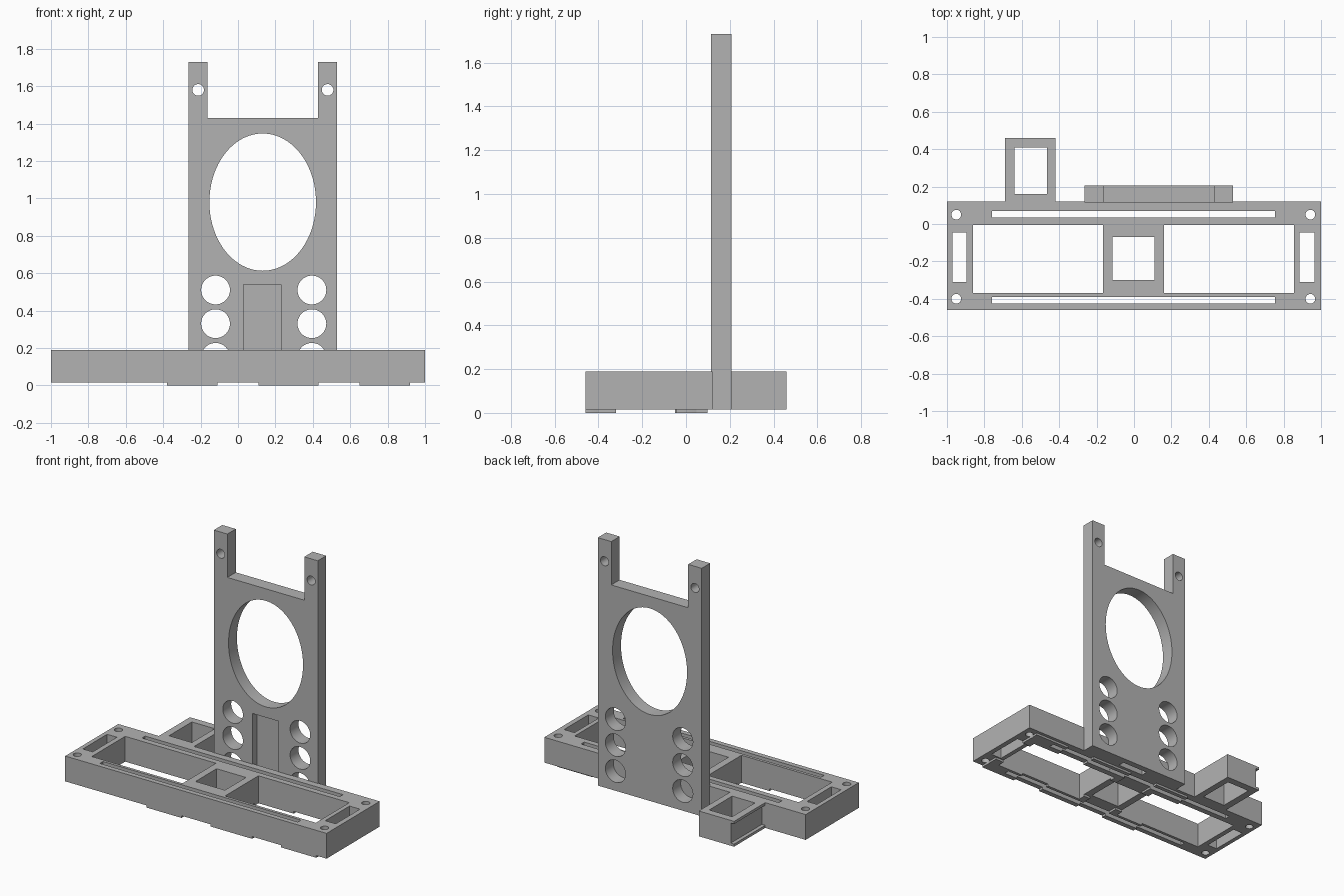
import bpy
import bmesh
from math import radians
from mathutils import Matrix, Vector

cube = bpy.data.objects.get("Cube")
if cube:
    bpy.data.objects.remove(cube)

grey = bpy.data.materials.new("plain grey")
grey.use_nodes = True
colour = (0.45, 0.45, 0.45, 1)
grey.diffuse_color = colour
grey.node_tree.nodes["Principled BSDF"].inputs["Base Color"].default_value = colour

BOTTOM, TOP = 0.015, 0.19
BACK = 0.12


def add_box(bm, x0, x1, y0, y1, z0, z1):
    size = Vector((x1 - x0, y1 - y0, z1 - z0))
    mid = Vector((x0 + x1, y0 + y1, z0 + z1)) / 2
    bmesh.ops.create_cube(bm, size=1, matrix=Matrix.Translation(mid) @ Matrix.Diagonal(size).to_4x4())


def add_round(bm, centre, rx, ry, depth, upright=False, sides=48):
    turn = Matrix.Rotation(radians(90), 4, 'X') if upright else Matrix()
    matrix = Matrix.Translation(centre) @ turn @ Matrix.Diagonal((rx, ry, 1, 1))
    bmesh.ops.create_cone(bm, cap_ends=True, segments=sides, radius1=1, radius2=1,
                          depth=depth, matrix=matrix)


def finish(name, bm):
    mesh = bpy.data.meshes.new(name)
    bm.to_mesh(mesh)
    bm.free()
    mesh.materials.append(grey)
    obj = bpy.data.objects.new(name, mesh)
    bpy.context.collection.objects.link(obj)
    return obj


def cut(obj, cutter):
    mod = obj.modifiers.new("cut", 'BOOLEAN')
    mod.operation = 'DIFFERENCE'
    mod.solver = 'EXACT'
    mod.object = cutter
    bpy.ops.object.select_all(action='DESELECT')
    bpy.context.view_layer.objects.active = obj
    obj.select_set(True)
    bpy.ops.object.modifier_apply(modifier=mod.name)
    bpy.ops.object.shade_smooth_by_angle(angle=radians(30))


# Openings through the base
bm = bmesh.new()
openings = [
    (-0.86, -0.165, -0.37, -0.005), (0.16, 0.855, -0.37, -0.005),
    (-0.115, 0.11, -0.30, -0.07),
    (-0.97, -0.895, -0.31, -0.045), (0.885, 0.965, -0.31, -0.045),
    (-0.76, 0.755, 0.035, 0.07), (-0.76, 0.755, -0.425, -0.39),
]
for rect in openings:
    add_box(bm, *rect, -0.1, 0.3)
for x in (-0.95, 0.943):
    for y in (-0.4, 0.05):
        add_round(bm, (x, y, 0.1), 0.026, 0.026, 0.4, sides=24)
base_cutter = finish("base_cutter", bm)

# Base frame
bm = bmesh.new()
add_box(bm, -1, 1, -0.46, BACK, BOTTOM, TOP)
base = finish("base_frame", bm)
cut(base, base_cutter)

# Thin pads under the front and rear rails
bm = bmesh.new()
for x0, x1 in ((-0.38, -0.11), (0.11, 0.43), (0.65, 0.92)):
    for y0, y1 in ((-0.46, -0.32), (-0.05, 0.098)):
        add_box(bm, x0, x1, y0, y1, 0, BOTTOM)
pads = finish("base_pads", bm)
cut(pads, base_cutter)

# Rear side bracket with a channel along its outer wall
bm = bmesh.new()
add_box(bm, -0.69, -0.42, BACK, 0.46, BOTTOM, TOP)
bracket = finish("side_bracket", bm)
bm = bmesh.new()
add_box(bm, -0.64, -0.465, 0.16, 0.41, -0.1, 0.3)
add_box(bm, -0.8, -0.665, 0.05, 0.6, BOTTOM + 0.018, TOP - 0.018)
bracket_cutter = finish("bracket_cutter", bm)
cut(bracket, bracket_cutter)

# Upright plate with a stepped pair of posts: U outline extruded, then the posts thinned
LEFT, RIGHT, FRONT, REAR = -0.265, 0.53, 0.115, 0.207
SHOULDER, TIP, POST = 1.43, 1.73, 0.103
bm = bmesh.new()
outline = [(LEFT, BOTTOM), (RIGHT, BOTTOM), (RIGHT, TIP), (RIGHT - POST, TIP),
           (RIGHT - POST, SHOULDER), (LEFT + POST, SHOULDER), (LEFT + POST, TIP), (LEFT, TIP)]
face = bm.faces.new([bm.verts.new((x, FRONT, z)) for x, z in outline])
grown = bmesh.ops.extrude_face_region(bm, geom=[face])
moved = [v for v in grown["geom"] if isinstance(v, bmesh.types.BMVert)]
bmesh.ops.translate(bm, verts=moved, vec=(0, REAR - FRONT, 0))
bmesh.ops.recalc_face_normals(bm, faces=bm.faces)
plate = finish("upright_plate", bm)

bm = bmesh.new()
add_box(bm, -0.5, 0.8, 0.16, 0.4, SHOULDER, 2)
add_box(bm, 0.03, 0.23, 0, 0.165, -0.1, 0.54)
add_round(bm, (0.132, 0.16, 0.98), 0.285, 0.367, 0.4, True, 96)
for x in (-0.12, 0.395):
    for z in (0.15, 0.33, 0.51):
        add_round(bm, (x, 0.16, z), 0.077, 0.077, 0.4, True)
for x in (-0.213, 0.479):
    add_round(bm, (x, 0.14, 1.58), 0.031, 0.031, 0.2, True, 32)
plate_cutter = finish("plate_cutter", bm)
cut(plate, plate_cutter)

for cutter in (base_cutter, bracket_cutter, plate_cutter):
    bpy.data.objects.remove(cutter)
